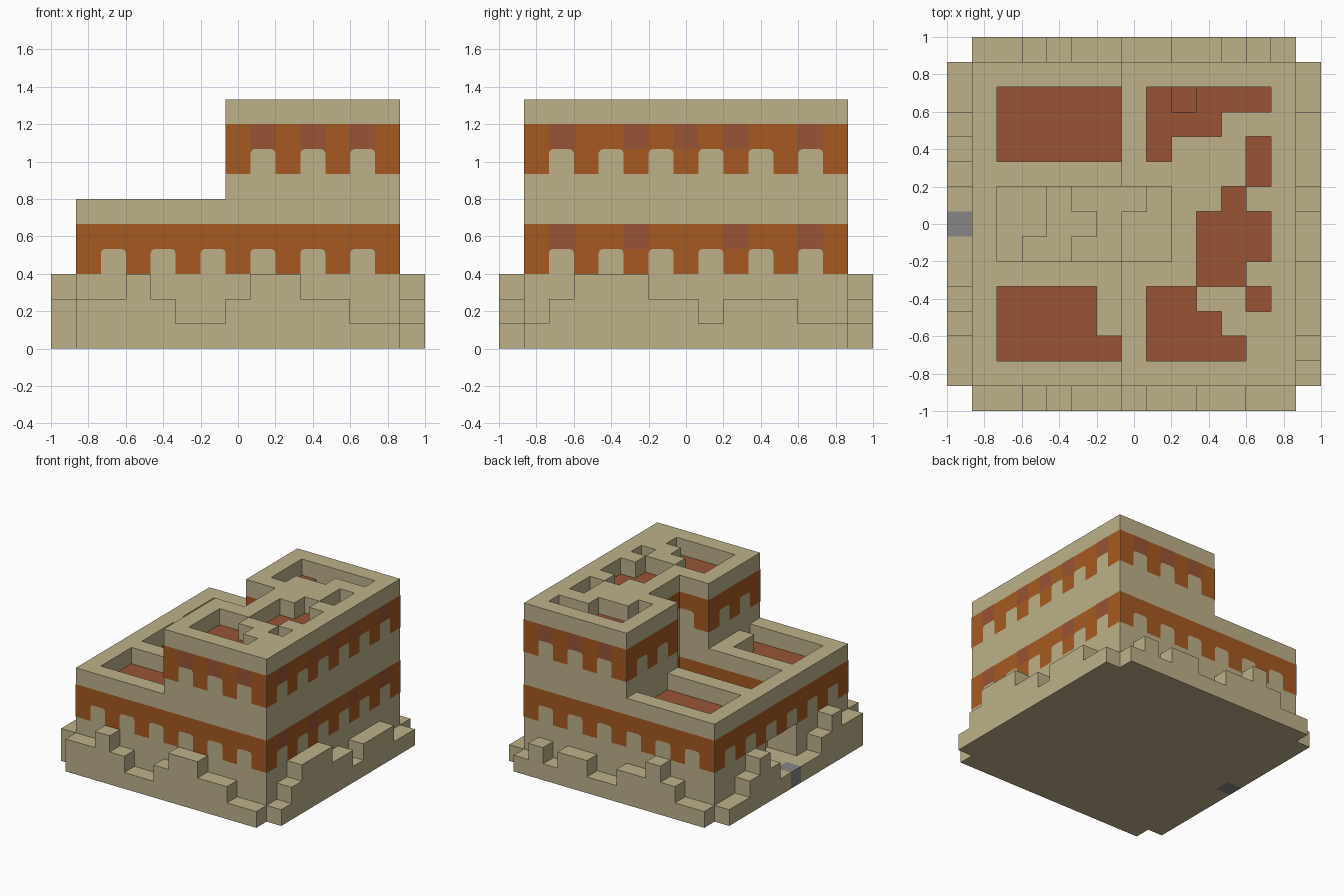
import bpy, bmesh
from mathutils import Vector

U = 2 / 15      # block size
N = 15          # blocks per side

cube = bpy.data.objects.get("Cube")
if cube:
    bpy.data.objects.remove(cube, do_unlink=True)


def material(name, rgb):
    m = bpy.data.materials.new(name)
    m.use_nodes = True
    m.diffuse_color = (*rgb, 1)
    bsdf = m.node_tree.nodes["Principled BSDF"]
    bsdf.inputs["Base Color"].default_value = (*rgb, 1)
    bsdf.inputs["Roughness"].default_value = 0.9
    return m


SAND = material("sandstone", (0.51, 0.44, 0.255))
ORANGE = material("orange_clay", (0.38, 0.102, 0.015))
BRICK = material("red_clay", (0.315, 0.09, 0.035))
GREY = material("grey_stone", (0.24, 0.24, 0.24))


def point(x, y, z):
    return Vector((x * U - 1, y * U - 1, z * U))


def finish(name, bm, mats):
    me = bpy.data.meshes.new(name)
    bmesh.ops.remove_doubles(bm, verts=bm.verts, dist=1e-5)
    bm.to_mesh(me)
    bm.free()
    for m in mats:
        me.materials.append(m)
    ob = bpy.data.objects.new(name, me)
    bpy.context.collection.objects.link(ob)
    return ob


def terrain(name, heights, mats, rule=lambda cell: 0, side_rule=lambda cell: 0):
    """Block columns with only their outer faces."""
    bm = bmesh.new()

    def quad(pts, mat):
        bm.faces.new([bm.verts.new(point(*p)) for p in pts]).material_index = mat

    for (i, j), h in heights.items():
        a, b = i + 1, j + 1
        quad([(i, j, h), (a, j, h), (a, b, h), (i, b, h)], rule((i, j)))
        quad([(i, j, 0), (i, b, 0), (a, b, 0), (a, j, 0)], side_rule((i, j)))
        sides = [((i, j - 1), (i, j), (a, j)), ((a, j), (a, j), (a, b)),
                 ((i, b), (a, b), (i, b)), ((i - 1, j), (i, b), (i, j))]
        for near, p, q in sides:
            for z in range(heights.get(near, 0), h):
                quad([(*p, z), (*q, z), (*q, z + 1), (*p, z + 1)], side_rule((i, j)))
    return finish(name, bm, mats)


def block(name, lo, hi, mat):
    bm = bmesh.new()
    bmesh.ops.create_cube(bm, size=1)
    a, b = point(*lo), point(*hi)
    for v in bm.verts:
        v.co = Vector([a[k] + (v.co[k] + 0.5) * (b[k] - a[k]) for k in range(3)])
    return finish(name, bm, [mat])


def fill(target, xs, ys, h):
    for i in xs:
        for j in ys:
            target[i, j] = h


# Main building: low west wing, tall east wing
body = {}
fill(body, range(1, 7), range(1, 14), 6)
fill(body, range(7, 14), range(1, 14), 10)

# Sunken red roof floors
roof = {}
fill(roof, range(2, 7), range(10, 13), 5)
fill(roof, range(2, 7), [2], 5)
fill(roof, range(2, 6), [3, 4], 5)
upper_rows = {12: [8, 9, 10, 11, 12], 11: [8, 9, 10], 10: [8, 12], 9: [12], 8: [11],
              7: [10, 11, 12], 6: [10, 11, 12], 5: [10, 11], 4: [8, 9, 12],
              3: [8, 9, 10], 2: [8, 9, 10, 11]}
for row, cols in upper_rows.items():
    fill(roof, cols, [row], 9)
roof[9, 12] = 8
body.update(roof)

# Courtyard steps rising eastward, and the doorway floor
for row, starts in {6: (3, 5, 7), 7: (4, 6, 7), 8: (4, 5, 8)}.items():
    for i in range(2, 9):
        body[i, row] = 1 + sum(i >= s for s in starts)
    body[1, row] = 1
terrain("building", body, [SAND, BRICK], rule=lambda c: int(c in roof))
block("door_lintel", (1, 6, 3), (2, 9, 6), SAND)

# Stepped base blocks around the walls
skirts = {
    "front": ("2232112332211", lambda k: (k, 0)),
    "back": ("1123221122121", lambda k: (k, N - 1)),
    "left": ("1233322122211", lambda k: (N - 1, k)),
    "right": ("2232111123211", lambda k: (0, k)),
}
for side, (levels, place) in skirts.items():
    cells = {place(k + 1): int(c) for k, c in enumerate(levels)}
    step = lambda c: int(c == (0, 7))
    terrain(side + "_base", cells, [SAND, GREY], rule=step, side_rule=step)


def plate(name, outline, axis, pos, facing, mat, lift):
    """Thin painted face on a wall; outline is (along, height) in blocks."""
    bm = bmesh.new()
    d = pos + facing * lift
    vs = [bm.verts.new(point(d, s, z) if axis == "x" else point(s, d, z)) for s, z in outline]
    f = bm.faces.new(vs)
    f.normal_update()
    if f.normal["xy".index(axis)] * facing < 0:
        f.normal_flip()
    return finish(name, bm, [mat])


def band(name, axis, pos, facing, start, end, z, bricks=()):
    """Orange band with rounded notches on the even blocks."""
    r, m = 0.16, 0.05
    pts = [(end, z + 2), (start, z + 2), (start, z)]
    for k in range(start, end):
        if k % 2 == 0:
            left = [(0, 0), (0, 1 - r), (m, 1 - m), (r, 1)]
            pts += [(k + s, z + t) for s, t in left]
            pts += [(k + 1 - s, z + t) for s, t in reversed(left)]
    pts.append((end, z))
    clean = [p for n, p in enumerate(pts) if p != pts[n - 1]]
    plate(name, clean, axis, pos, facing, ORANGE, 0.02)
    for k in bricks:
        square = [(k, z + 1), (k + 1, z + 1), (k + 1, z + 2), (k, z + 2)]
        plate(name + "_brick", square, axis, pos, facing, BRICK, 0.04)


# Outer wall bands
LOW, HIGH = 3, 7
for side, pos, facing in (("front", 1, -1), ("back", 14, 1)):
    band(side + "_lower_band", "y", pos, facing, 1, 14, LOW)
    band(side + "_upper_band", "y", pos, facing, 7, 14, HIGH, (8, 10, 12))
band("left_lower_band", "x", 14, 1, 1, 14, LOW, (2, 5, 9, 12))
band("left_upper_band", "x", 14, 1, 1, 14, HIGH, (2, 5, 7, 9, 12))
band("right_lower_band", "x", 1, -1, 1, 14, LOW)
for start, end in ((1, 6), (9, 14)):
    band("right_upper_band", "x", 7, -1, start, end, HIGH)

# Courtyard wall bands
for pos, facing in ((6, 1), (9, -1)):
    band("courtyard_lower_band", "y", pos, facing, 2, 9, LOW)
    band("courtyard_upper_band", "y", pos, facing, 7, 9, HIGH)
band("courtyard_end_lower_band", "x", 9, -1, 6, 9, LOW)
band("courtyard_end_upper_band", "x", 9, -1, 6, 9, HIGH)
band("courtyard_door_band", "x", 2, 1, 6, 9, LOW)
